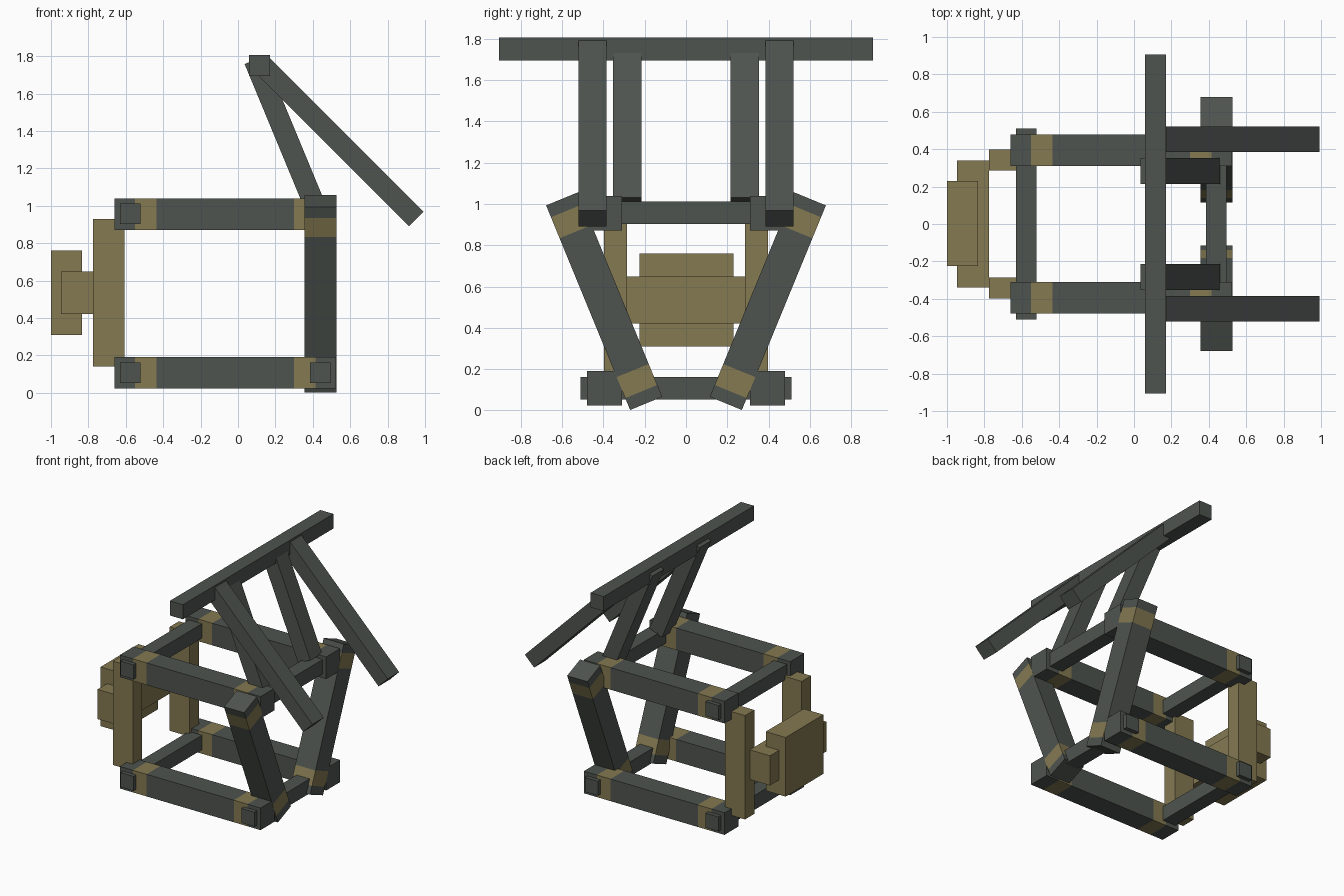
import bpy, bmesh
from mathutils import Vector, Matrix

if "Cube" in bpy.data.objects:
    bpy.data.objects.remove(bpy.data.objects["Cube"])


def make_material(name, color):
    m = bpy.data.materials.new(name)
    m.diffuse_color = (*color, 1)
    m.use_nodes = True
    m.node_tree.nodes["Principled BSDF"].inputs["Base Color"].default_value = m.diffuse_color
    return m


GREY = make_material("dark grey timber", (0.076, 0.088, 0.078))
TAN = make_material("tan wood", (0.23, 0.192, 0.083))


def beam(name, a, b, width, depth, side=(0, 1, 0), mat=GREY, bands=()):
    """Square-cut timber from a to b; width runs along side.
    bands are (start, end) distances from each end, coloured tan all round."""
    a, b, side = Vector(a), Vector(b), Vector(side)
    axis = (b - a).normalized()
    length = (b - a).length
    other = axis.cross(side)
    frame = Matrix((side, other, axis)).transposed().to_4x4()
    bm = bmesh.new()
    bmesh.ops.create_cube(bm, size=1)
    bmesh.ops.scale(bm, vec=(width, depth, length), verts=bm.verts)
    spans = []
    for s, e in bands:
        spans += [(-length / 2 + s, -length / 2 + e), (length / 2 - e, length / 2 - s)]
    for cut in [c for span in spans for c in span]:
        bmesh.ops.bisect_plane(bm, geom=bm.verts[:] + bm.edges[:] + bm.faces[:],
                               plane_co=(0, 0, cut), plane_no=(0, 0, 1))
    for f in bm.faces:
        z = f.calc_center_median().z
        f.material_index = int(any(s < z < e for s, e in spans))
    bm.transform(Matrix.Translation((a + b) / 2) @ frame)
    bmesh.ops.recalc_face_normals(bm, faces=bm.faces)
    me = bpy.data.meshes.new(name)
    bm.to_mesh(me)
    bm.free()
    me.materials.append(mat)
    if bands:
        me.materials.append(TAN)
    ob = bpy.data.objects.new(name, me)
    bpy.context.collection.objects.link(ob)


def box(name, x0, x1, y0, y1, z0, z1, mat):
    y = (y0 + y1) / 2
    z = (z0 + z1) / 2
    beam(name, (x0, y, z), (x1, y, z), y1 - y0, z1 - z0, mat=mat)


for s, label in ((-1, "front"), (1, "back")):
    # long rails with painted bands
    for z, level in ((0.107, "lower"), (0.955, "upper")):
        beam(f"{level}_rail_{label}", (-0.66, s * 0.395, z), (0.525, s * 0.395, z),
             0.168, 0.168, bands=[(0.11, 0.225)])
    # splayed legs
    beam(f"splayed_leg_{label}", (0.441, s * 0.193, 0.034), (0.441, s * 0.6, 1.025),
         0.17, 0.168, side=(1, 0, 0), bands=[(0.062, 0.172)])
    # sloping rafters and the struts that hold the ridge
    beam(f"rafter_{label}", (0.118, s * 0.453, 1.765), (0.953, s * 0.453, 0.93), 0.136, 0.11)
    beam(f"ridge_strut_{label}", (0.088, s * 0.284, 1.78), (0.407, s * 0.284, 1.01), 0.138, 0.114)
    # tan uprights at the end
    y0, y1 = sorted((s * 0.285, s * 0.397))
    box(f"end_post_{label}", -0.775, -0.608, y0, y1, 0.14, 0.93, TAN)

# cross bars joining the rails
for x, end in ((-0.577, "left"), (0.44, "right")):
    for z, level in ((0.108, "lower"), (0.957, "upper")):
        box(f"{level}_cross_bar_{end}", x - 0.055, x + 0.055, -0.51, 0.51,
            z - 0.055, z + 0.055, GREY)

# ridge beam
box("ridge_beam", 0.06, 0.17, -0.905, 0.905, 1.695, 1.806, GREY)

# stacked blocks on the end
box("end_cross_block", -0.945, -0.775, -0.34, 0.34, 0.422, 0.648, TAN)
box("end_pad", -1.0, -0.833, -0.225, 0.23, 0.31, 0.76, TAN)
